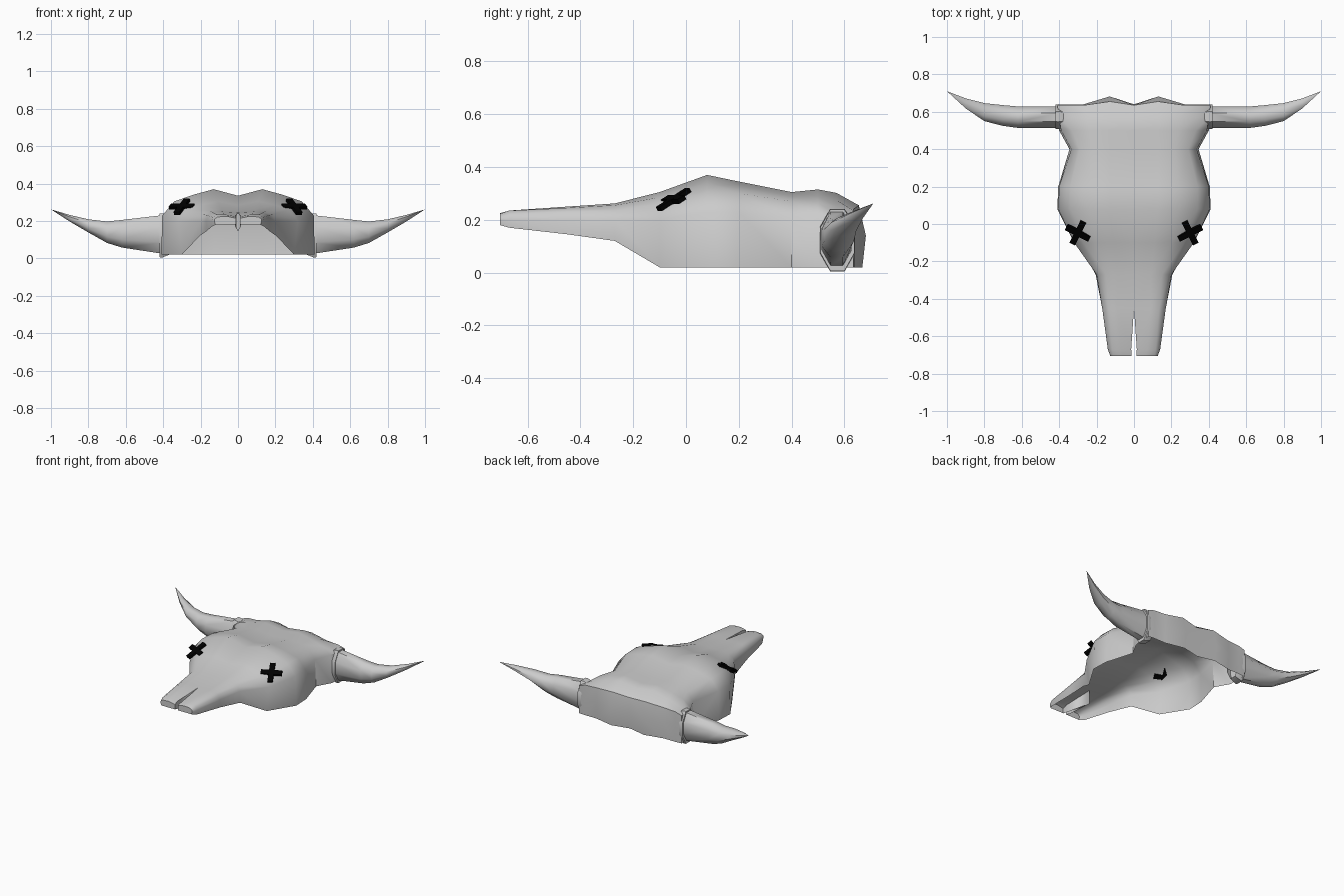
import bpy, bmesh, math
from mathutils import Vector, Matrix

if "Cube" in bpy.data.objects:
    bpy.data.objects.remove(bpy.data.objects["Cube"])


def finish(name, bm, angle=40, mat=None):
    bmesh.ops.remove_doubles(bm, verts=bm.verts, dist=0.0005)
    bmesh.ops.recalc_face_normals(bm, faces=bm.faces)
    me = bpy.data.meshes.new(name)
    bm.to_mesh(me)
    bm.free()
    ob = bpy.data.objects.new(name, me)
    bpy.context.collection.objects.link(ob)
    m = ob.modifiers.new("mirror", 'MIRROR')
    m.use_clip = True
    m.merge_threshold = 0.001
    if mat:
        me.materials.append(mat)
    bpy.ops.object.select_all(action='DESELECT')
    ob.select_set(True)
    bpy.context.view_layer.objects.active = ob
    if angle:
        bpy.ops.object.shade_smooth_by_angle(angle=math.radians(angle))
    return ob


def bridge(bm, rows, closed=False):
    for a, b in zip(rows, rows[1:]):
        n = len(a)
        for i in range(n if closed else n - 1):
            j = (i + 1) % n
            bm.faces.new((a[i], a[j], b[j], b[i]))


# skull shell: half sections along y, from the middle line over the brow to the jaw edge
sections = [
    (-0.705, [(.012, .215), (.06, .225), (.11, .222), (.125, .21), (.127, .20), (.12, .18)]),
    (-0.67, [(.015, .225), (.07, .235), (.115, .235), (.135, .22), (.14, .20), (.14, .17)]),
    (-0.45, [(0, .245), (.09, .25), (.135, .245), (.16, .23), (.17, .20), (.17, .145)]),
    (-0.27, [(0, .255), (.09, .262), (.15, .255), (.185, .235), (.20, .20), (.205, .12)]),
    (-0.10, [(0, .285), (.11, .305), (.20, .285), (.27, .26), (.32, .20), (.30, .02)]),
    (0.08, [(0, .335), (.13, .37), (.24, .34), (.34, .305), (.405, .23), (.41, .02)]),
    (0.20, [(0, .32), (.13, .345), (.24, .325), (.34, .30), (.40, .23), (.405, .02)]),
    (0.40, [(0, .29), (.13, .305), (.22, .29), (.29, .27), (.335, .21), (.345, .02)]),
    (0.50, [(0, .295), (.13, .315), (.24, .29), (.33, .265), (.39, .22), (.40, .02)]),
    (0.57, [(0, .285), (.13, .302), (.25, .275), (.34, .25), (.40, .22), (.405, .02)]),
    (0.635, [(0, .24), (.13, .255), (.27, .24), (.36, .235), (.41, .22), (.41, .02)]),
]
bm = bmesh.new()
rows = [[bm.verts.new((x, y, z)) for x, z in pts] for y, pts in sections]
for i, dy in enumerate((0, .02, 0, 0, 0, 0)):
    rows[-1][i].co.y += dy
bridge(bm, rows)

# nasal slit walls and closed snout tip
slit = [bm.verts.new((r[0].co.x, r[0].co.y, r[-1].co.z)) for r in rows[:3]]
bridge(bm, [[r[0] for r in rows[:3]], slit])
bm.faces.new(rows[0] + [slit[0]])

# back wall of the skull
top = rows[-1][:5]
bulge = (.003, .045, .003, .003, 0)
mid = [bm.verts.new((v.co.x, .637 + b, .14)) for v, b in zip(top, bulge)]
low = [bm.verts.new((v.co.x, .637 + b * .7, .02)) for v, b in zip(top[:4], bulge)]
low.append(rows[-1][5])
bridge(bm, [top, mid, low])
bm.faces.new((top[4], mid[4], low[4]))
finish("skull", bm, 45)


# horns: rings of (x, centre y, y radius, centre z, z radius)
def rings(bm, data, sides):
    out = []
    for x, cy, ry, cz, rz in data:
        out.append([bm.verts.new((x, cy + ry * math.cos(a), cz + rz * math.sin(a)))
                    for a in (2 * math.pi * (k + .5) / sides for k in range(sides))])
    bridge(bm, out, True)
    return out


bm = bmesh.new()
r = rings(bm, [(.40, .571, .062, .128, .112), (.62, .571, .062, .132, .08),
               (.70, .58, .06, .14, .062), (.80, .598, .052, .174, .038),
               (.90, .645, .029, .215, .019)], 8)
tip = bm.verts.new((1.0, .71, .262))
for k in range(8):
    bm.faces.new((r[-1][k], r[-1][(k + 1) % 8], tip))
finish("horn", bm, 50)

# collar at the root of each horn
bm = bmesh.new()
rings(bm, [(.36, .574, .06, .125, .11), (.405, .574, .072, .123, .128),
           (.42, .574, .07, .123, .126), (.42, .571, .058, .126, .105)], 8)
finish("horn_collar", bm, 30)

# crossed black eyes lying on the cheek slope
black = bpy.data.materials.new("black")
black.diffuse_color = (0, 0, 0, 1)
black.use_nodes = True
black.node_tree.nodes["Principled BSDF"].inputs["Base Color"].default_value = black.diffuse_color
a = Vector((.13, .065, 0)).normalized()
n = Vector((.22, -.45, .86)).normalized()
n = (n - a * n.dot(a)).normalized()
b = n.cross(a)
frame = Matrix((a, b, n)).transposed().to_4x4()
bm = bmesh.new()
for size in ((.14, .034, .018), (.034, .145, .0181)):
    m = Matrix.Translation((.30, -.047, .277)) @ frame @ Matrix.Diagonal((*size, 1))
    bmesh.ops.create_cube(bm, size=1, matrix=m)
finish("crossed_eye", bm, 0, black)
